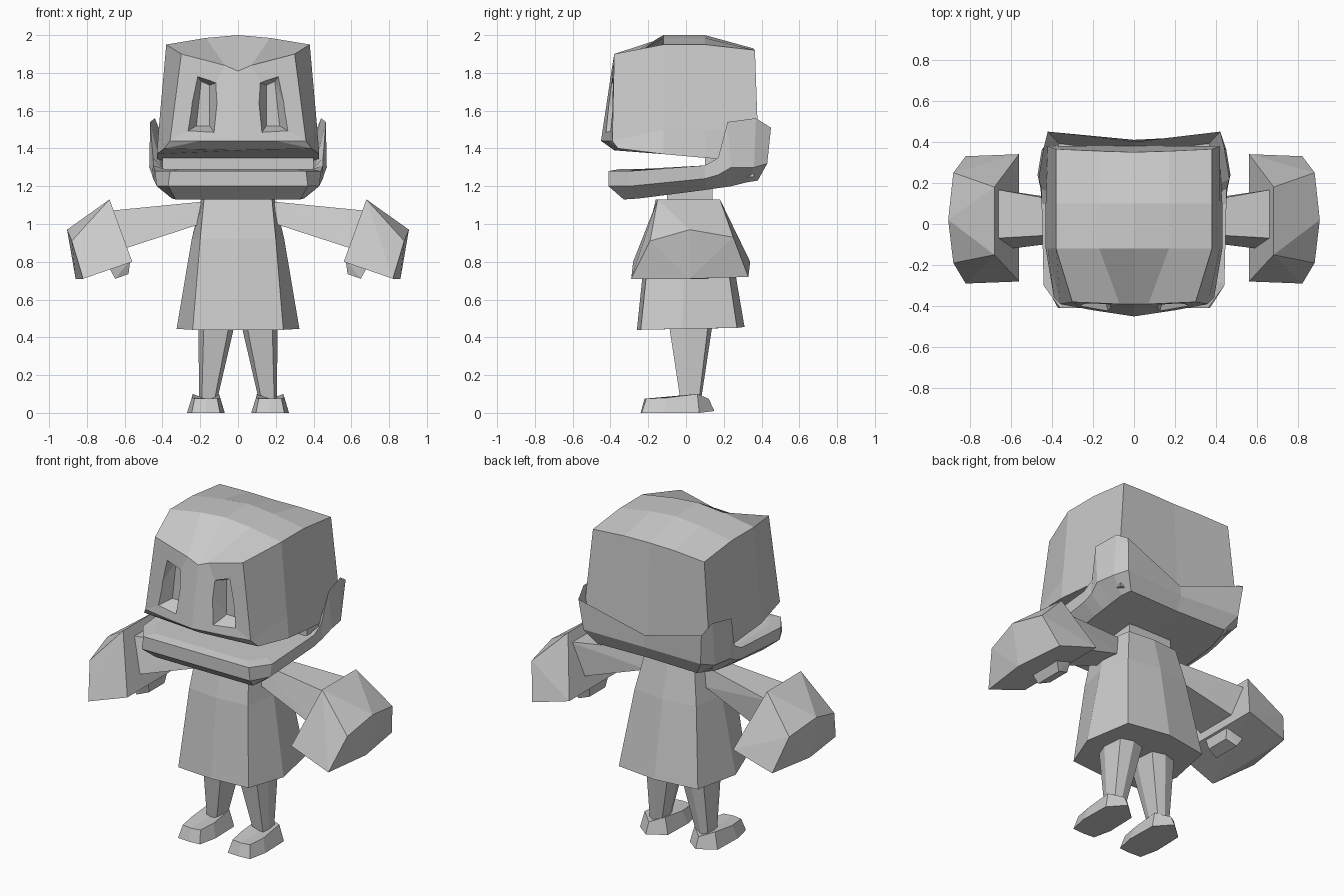
import bpy
import bmesh
from mathutils import Vector

default_cube = bpy.data.objects.get("Cube")
if default_cube:
    bpy.data.objects.remove(default_cube, do_unlink=True)

# One plain grey for the whole figure
grey = bpy.data.materials.new("plain grey")
grey.use_nodes = True
grey.diffuse_color = (0.6, 0.6, 0.6, 1)
shader = next(n for n in grey.node_tree.nodes if n.type == 'BSDF_PRINCIPLED')
shader.inputs["Base Color"].default_value = grey.diffuse_color
shader.inputs["Roughness"].default_value = 0.8


def finish(bm, name):
    """Clean the mesh and turn it into a flat shaded object."""
    bmesh.ops.remove_doubles(bm, verts=bm.verts, dist=0.0005)
    bmesh.ops.recalc_face_normals(bm, faces=bm.faces)
    mesh = bpy.data.meshes.new(name)
    bm.to_mesh(mesh)
    bm.free()
    mesh.materials.append(grey)
    obj = bpy.data.objects.new(name, mesh)
    bpy.context.collection.objects.link(obj)
    return obj


def loft(name, sections, offset=(0, 0, 0)):
    """Skin half sections (centre line to centre line), mirrored across x."""
    bm = bmesh.new()
    rings = []
    for half in sections:
        points = list(half) + [(-x, y, z) for x, y, z in reversed(half[1:-1])]
        rings.append([bm.verts.new(Vector(p) + Vector(offset)) for p in points])
    count = len(rings[0])
    for low, high in zip(rings, rings[1:]):
        for i in range(count):
            j = (i + 1) % count
            bm.faces.new((low[i], low[j], high[j], high[i]))
    middle = count // 2
    for ring in (rings[0], rings[-1]):
        bm.faces.new(ring[:middle + 1])
        bm.faces.new(ring[middle:] + ring[:1])
    return finish(bm, name)


def hull(name, points, side=1):
    """Convex solid around a few corner points; side=-1 mirrors it."""
    bm = bmesh.new()
    for x, y, z in points:
        bm.verts.new((x * side, y, z))
    result = bmesh.ops.convex_hull(bm, input=bm.verts)
    loose = [g for g in result["geom_interior"] if isinstance(g, bmesh.types.BMVert)]
    bmesh.ops.delete(bm, geom=loose, context='VERTS')
    bmesh.ops.dissolve_limit(bm, angle_limit=0.02, verts=bm.verts, edges=bm.edges)
    return finish(bm, name)


def block(name, xs, ys, zs, side=1):
    return hull(name, [(x, y, z) for x in xs for y in ys for z in zs], side)


# Head: sections run from the face to the back of the skull
brow = [(0, -.39, 1.81), (.07, -.39, 1.84), (.3, -.38, 1.9), (.36, -.39, 1.44)]


def skull_section(y, bottom):
    return [(0, y, 2), (.17, y, 1.985), (.38, y, 1.95),
            (.42, y, 1.5), (.43, y, bottom), (0, y, bottom)]


head = loft("head", [
    brow + [(.2, -.42, 1.44), (0, -.45, 1.44)],
    brow + [(.39, -.36, 1.4), (0, -.38, 1.39)],
    skull_section(-.12, 1.37),
    skull_section(.1, 1.35),
    [(0, .35, 1.93), (.17, .355, 1.93), (.38, .365, 1.92),
     (.42, .38, 1.5), (.42, .38, 1.33), (0, .38, 1.33)],
])

# Eye sockets: tapered pockets cut into the face
opening = [(.11, 1.75), (.22, 1.79), (.27, 1.49), (.13, 1.49)]
floor = [(.15, 1.735), (.195, 1.755), (.22, 1.52), (.15, 1.52)]
for side in (1, -1):
    corners = []
    for (ox, oz), (fx, fz) in zip(opening, floor):
        outer = Vector((ox, -.41, oz))
        inner = Vector((fx, -.325, fz))
        corners += [inner, outer + (outer - inner)]
    cutter = hull("eye_cutter", corners, side)
    cutter.hide_render = True
    cut = head.modifiers.new("eye_socket", 'BOOLEAN')
    cut.operation = 'DIFFERENCE'
    cut.solver = 'EXACT'
    cut.object = cutter
    bpy.context.view_layer.objects.active = head
    bpy.ops.object.modifier_apply(modifier=cut.name)
    bpy.data.objects.remove(cutter, do_unlink=True)

# Jaw: tray in front, rising into raised corners behind the cheeks
jaw_rim = [(0, -.41, 1.28), (.36, -.41, 1.28), (.44, -.3, 1.28),
           (.45, .1, 1.31), (.45, .17, 1.35), (.465, .22, 1.54),
           (.44, .37, 1.56), (.42, .45, 1.51), (0, .4, 1.38)]
jaw_waist = [(0, -.41, 1.2), (.37, -.41, 1.2), (.43, -.3, 1.2),
             (.45, .1, 1.24), (.455, .17, 1.26), (.47, .24, 1.3),
             (.45, .36, 1.3), (.4, .43, 1.32), (0, .41, 1.31)]
jaw_base = [(0, -.33, 1.13), (.33, -.33, 1.13), (.35, -.25, 1.135),
            (.37, .1, 1.18), (.37, .17, 1.19), (.37, .24, 1.2),
            (.36, .32, 1.22), (.34, .38, 1.23), (0, .37, 1.23)]
jaw_inside = [(x * .87, y * .87, 1.29) for x, y, z in jaw_rim]
loft("jaw", [jaw_base, jaw_waist, jaw_rim, jaw_inside])
block("mouth_back", (-.4, .4), (.1, .36), (1.25, 1.42))

# Neck and flared coat
block("neck", (-.15, .15), (-.1, .14), (1.08, 1.22))
loft("coat", [
    [(0, -.26, .44), (.24, -.24, .44), (.325, -.02, .445),
     (.27, .27, .45), (0, .31, .455)],
    [(0, -.21, .92), (.2, -.19, .92), (.245, 0, .92),
     (.21, .2, .92), (0, .23, .92)],
    [(0, -.16, 1.13), (.18, -.15, 1.13), (.195, 0, 1.13),
     (.17, .16, 1.13), (0, .175, 1.13)],
])

leg_outline = [(0, -1), (.7, -1), (1, -.3), (.85, .8), (0, 1)]


def leg_ring(x_size, y_size, z):
    return [(x * x_size, y * y_size + .025, z) for x, y in leg_outline]


for side, label in ((1, "left"), (-1, "right")):
    # Leg leaning outwards down to the ankle
    leg = loft(label + "_leg", [leg_ring(.048, .055, .07), leg_ring(.1, .12, .5)])
    for vert in leg.data.vertices:
        vert.co.x += side * (.11 if vert.co.z > .3 else .158)

    # Foot with a sloped upper
    loft(label + "_foot", [
        [(0, -.24, 0), (.075, -.235, 0), (.1, -.12, 0),
         (.095, .07, 0), (0, .15, .01)],
        [(0, -.22, .075), (.06, -.21, .075), (.075, -.1, .08),
         (.07, .06, .1), (0, .12, .075)],
    ], offset=(side * .17, 0, 0))

    # Arm widening towards the wrist
    hull(label + "_arm", [
        (.17, -.04, 1.12), (.17, .08, 1.12), (.2, -.07, 1), (.2, .1, 1),
        (.68, -.07, 1.07), (.68, .17, 1.07), (.6, -.12, .87), (.6, .15, .87),
    ], side)

    # Chunky mitten hand with a thumb below
    hull(label + "_hand", [
        (.68, -.15, 1.13), (.68, .18, 1.13), (.905, .02, .97),
        (.88, -.19, .91), (.88, .25, .93), (.82, -.29, .71),
        (.82, .33, .72), (.86, .02, .71), (.56, -.28, .8), (.56, .34, .8),
    ], side)
    hull(label + "_thumb", [
        (.57, -.06, .81), (.57, .13, .81), (.7, -.08, .8), (.7, .15, .8),
        (.58, -.04, .735), (.58, .11, .735), (.65, -.06, .71), (.65, .12, .71),
    ], side)
